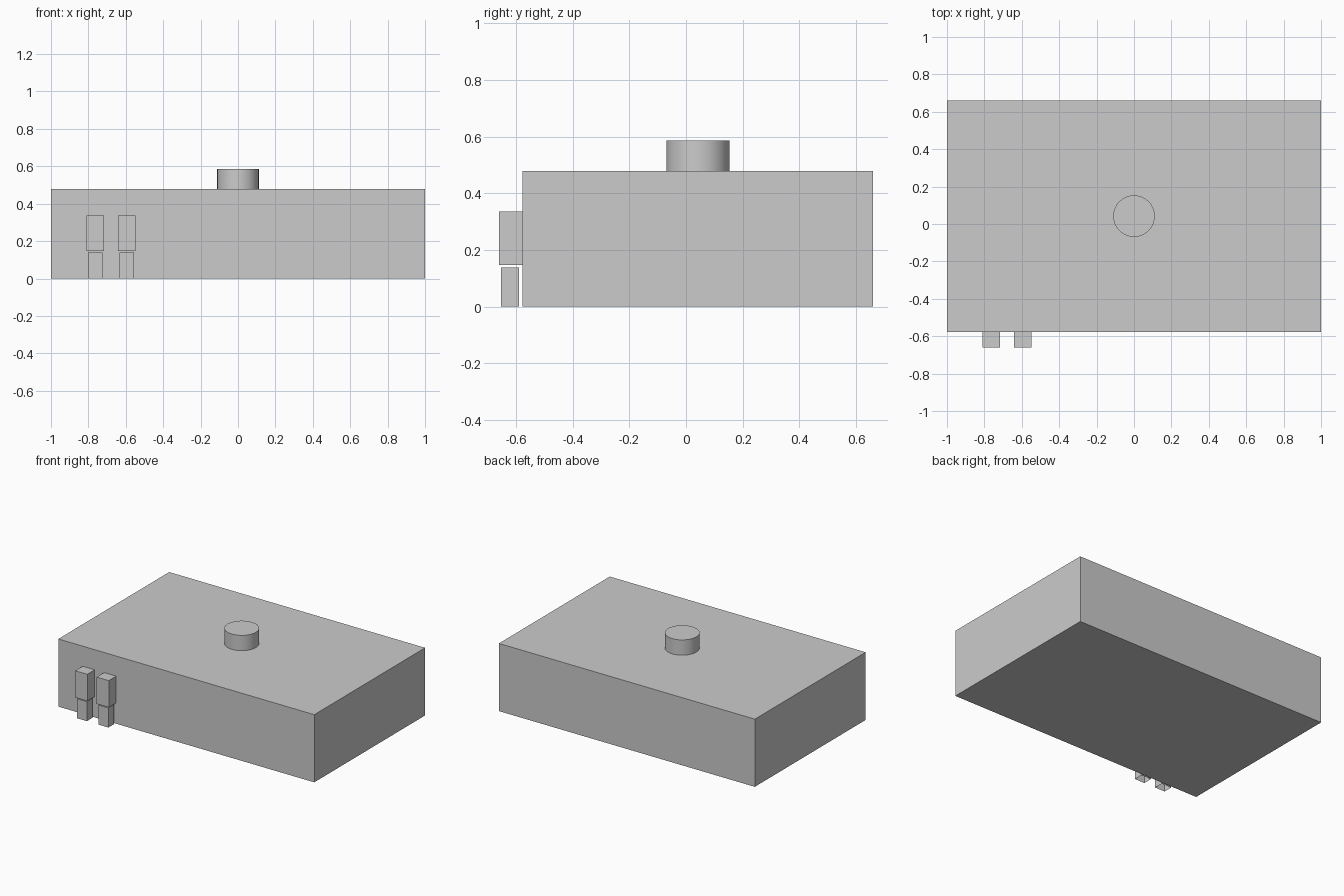
import bpy
import bmesh
import math

cube = bpy.data.objects.get("Cube")
if cube:
    bpy.data.objects.remove(cube, do_unlink=True)

# Single plain grey
grey = bpy.data.materials.new("light_grey")
grey.use_nodes = True
colour = (0.6, 0.6, 0.6, 1)
grey.diffuse_color = colour
grey.node_tree.nodes["Principled BSDF"].inputs["Base Color"].default_value = colour


def box(name, low, high):
    """Add a box spanning two opposite corners."""
    centre = [(a + b) / 2 for a, b in zip(low, high)]
    bpy.ops.mesh.primitive_cube_add(size=1, location=centre)
    obj = bpy.context.object
    obj.name = name
    obj.scale = [b - a for a, b in zip(low, high)]
    bpy.ops.object.transform_apply(location=False, rotation=False, scale=True)
    obj.data.materials.append(grey)
    return obj


def hollow_bottom(obj, wall, depth):
    """Sink an open socket into the underside of a box."""
    bm = bmesh.new()
    bm.from_mesh(obj.data)
    bm.normal_update()
    bottom = min(bm.faces, key=lambda f: f.calc_center_median().z)
    bmesh.ops.inset_region(bm, faces=[bottom], thickness=wall)
    for v in bottom.verts:
        v.co.z += depth
    bm.to_mesh(obj.data)
    bm.free()


# Main slab
box("body", (-1, -0.577, 0), (1, 0.66, 0.478))

# Round knob on top
bpy.ops.mesh.primitive_cylinder_add(vertices=64, radius=0.111, depth=0.108,
                                    location=(0, 0.042, 0.532))
knob = bpy.context.object
knob.name = "knob"
knob.data.materials.append(grey)
bpy.ops.object.shade_smooth_by_angle(angle=math.radians(30))

# Pair of front connectors: housing above, plug below
for side, x in (("right", -0.763), ("left", -0.595)):
    box(side + "_connector_housing", (x - 0.047, -0.66, 0.147), (x + 0.047, -0.577, 0.336))
    plug = box(side + "_connector_plug", (x - 0.039, -0.653, 0), (x + 0.039, -0.588, 0.138))
    hollow_bottom(plug, 0.012, 0.1)
